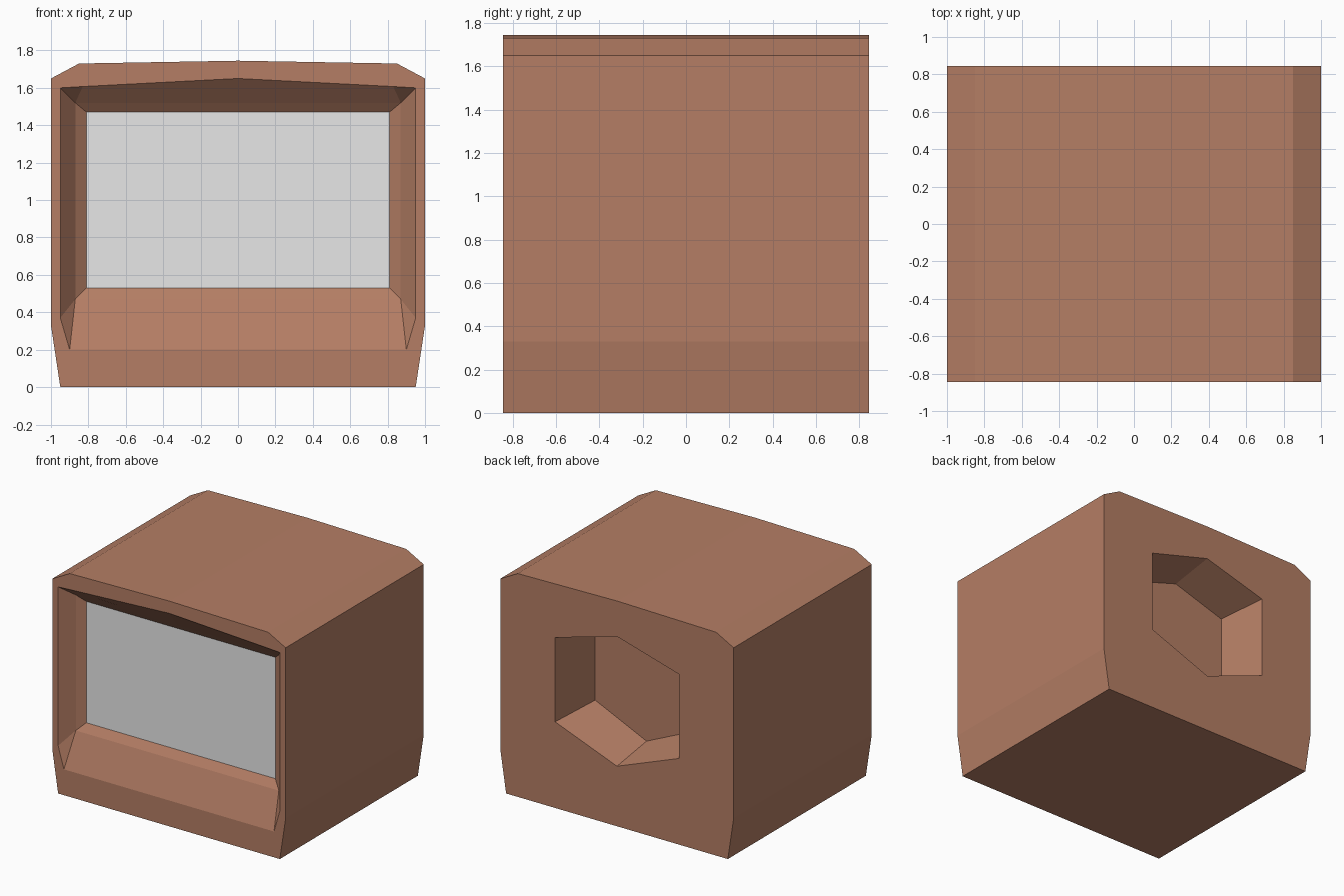
import bpy
import bmesh

cube = bpy.data.objects.get("Cube")
if cube:
    bpy.data.objects.remove(cube, do_unlink=True)


def make_material(name, colour):
    mat = bpy.data.materials.new(name)
    mat.use_nodes = True
    mat.diffuse_color = (*colour, 1)
    mat.node_tree.nodes["Principled BSDF"].inputs["Base Color"].default_value = (*colour, 1)
    return mat


def finish(name, bm, mat):
    mesh = bpy.data.meshes.new(name)
    bm.to_mesh(mesh)
    bm.free()
    mesh.materials.append(mat)
    obj = bpy.data.objects.new(name, mesh)
    bpy.context.collection.objects.link(obj)
    return obj


def ring(bm, half, depths):
    """Closed loop from a half outline (bottom centre to top centre) and its mirror."""
    pts = [(x, y, z) for (x, z), y in zip(half, depths)]
    pts += [(-x, y, z) for x, y, z in pts[-2:0:-1]]
    return [bm.verts.new(p) for p in pts]


wood = make_material("brown casing", (0.46, 0.208, 0.129))
glass = make_material("pale grey screen", (0.8, 0.8, 0.8))

FRONT, BACK = -0.845, 0.845
SCREEN_Y, BEVEL_Y, NICHE_Y = -0.70, -0.743, 0.483

# Half outlines, all with matching points
screen = [(0, .53), (.81, .53), (.81, .53), (.81, 1.47), (.81, 1.47), (0, 1.47)]
bevel = [(0, .47), (.87, .47), (.87, .47), (.87, 1.52), (.87, 1.52), (0, 1.52)]
rim = [(0, .2), (.9, .2), (.95, .37), (.95, 1.6), (.83, 1.607), (0, 1.65)]
shell = [(0, 0), (.95, 0), (1, .33), (1, 1.65), (.85, 1.73), (0, 1.745)]
niche = [(0, .465), (.53, .667), (.53, .667), (.53, 1.32), (.53, 1.32), (0, 1.47)]
niche_floor = [(0, .521), (.44, .721), (.44, .721), (.44, 1.275), (.44, 1.275), (0, 1.413)]

# Casing: one loft from the screen opening, round the shell, into the rear niche
bm = bmesh.new()
sections = [(screen, SCREEN_Y), (bevel, BEVEL_Y), (rim, FRONT), (shell, FRONT),
            (shell, BACK), (niche, BACK), (niche_floor, NICHE_Y)]
rings = [ring(bm, half, [y] * len(half)) for half, y in sections]
for a, b in zip(rings, rings[1:]):
    for i in range(len(a)):
        j = (i + 1) % len(a)
        bm.faces.new((a[i], a[j], b[j], b[i]))
bm.faces.new(rings[-1])
bmesh.ops.remove_doubles(bm, verts=bm.verts, dist=0.0005)
bmesh.ops.recalc_face_normals(bm, faces=bm.faces)
finish("casing", bm, wood)

# Screen pane closing the front recess
bm = bmesh.new()
bm.faces.new(ring(bm, screen, [SCREEN_Y] * len(screen)))
bmesh.ops.remove_doubles(bm, verts=bm.verts, dist=0.0005)
for face in bm.faces:
    face.normal_update()
    if face.normal.y > 0:
        face.normal_flip()
finish("screen", bm, glass)
